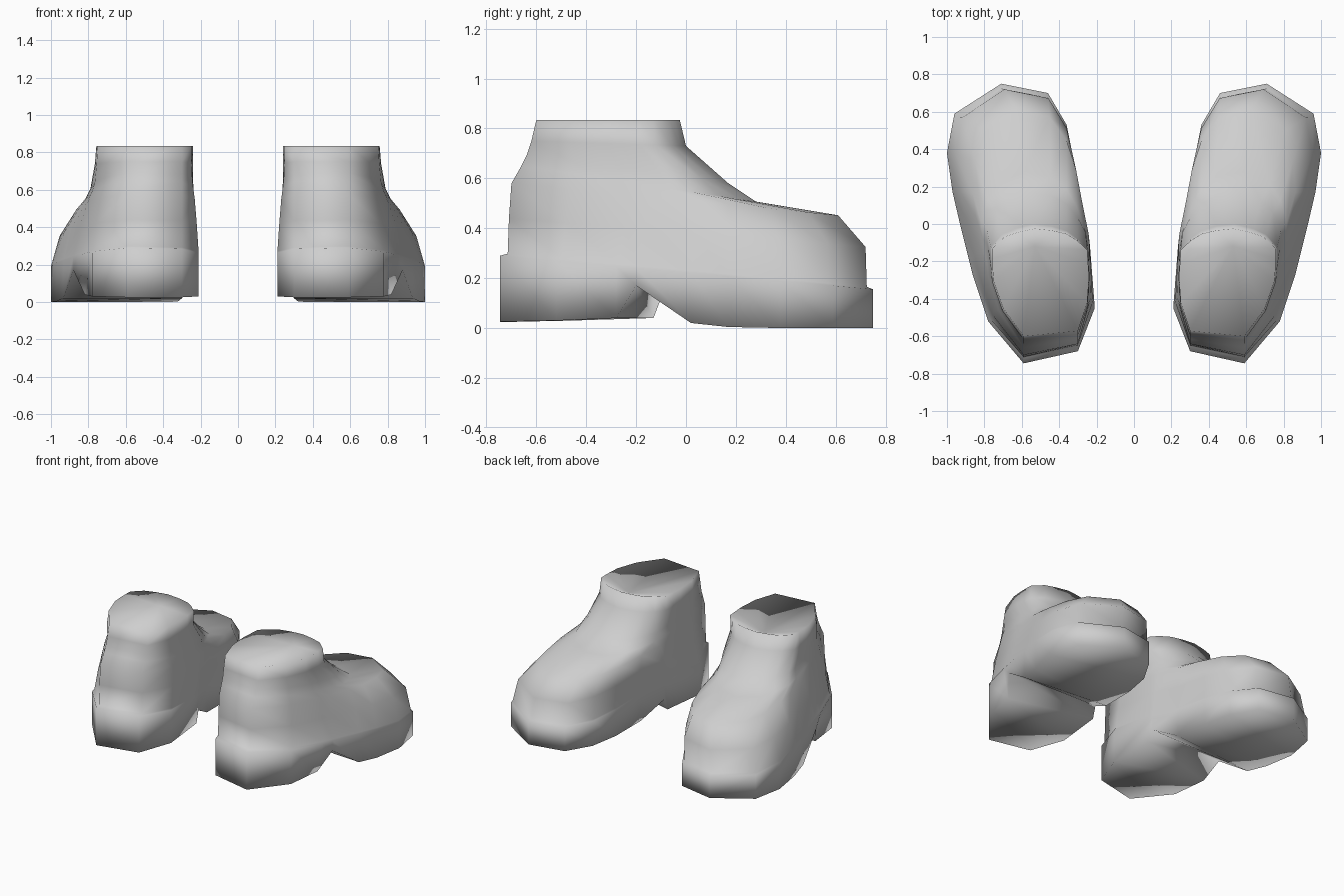
import bpy, bmesh

if "Cube" in bpy.data.objects:
    bpy.data.objects.remove(bpy.data.objects["Cube"])

# Outlines as stations from toe to heel: (outer x, outer y, inner x, inner y)
FOOT_TIP, ANKLE_TIP = (.71, .75), (.53, 0)
FOOT = [(.96, .59, .46, .70), (1.0, .38, .36, .53), (.97, .17, .32, .33),
        (.935, .02, .30, .08), (.88, -.20, .24, -.10), (.86, -.28, .235, -.13),
        (.78, -.52, .21, -.45), (.59, -.745, .30, -.68)]
ANKLE = [(.62, -.02, .44, -.01), (.69, -.045, .36, -.03), (.755, -.11, .30, -.07),
         (.757, -.17, .25, -.12), (.755, -.24, .245, -.20), (.75, -.30, .24, -.27),
         (.70, -.45, .25, -.42), (.59, -.61, .30, -.58)]
# Sole height at each station, with the arch notch ahead of the heel
SOLE_OUT = [0, 0, .004, .02, .17, .04, .03, .025]
SOLE_IN = [0, 0, .004, .02, .12, .04, .03, .025]
# Rings: blend towards ankle at toe and heel, y at toe and heel, z at toe and heel
RINGS = [(0, 0, .75, -.745, .155, .29),
         (0, .03, .725, -.715, .165, .298),
         (.10, .30, .72, -.71, .325, .44),
         (.46, .55, .61, -.70, .452, .58),
         (.68, .75, .28, -.66, .507, .65),
         (.82, .88, .17, -.64, .58, .69),
         (.95, .95, 0, -.62, .73, .75),
         (1, 1, -.025, -.60, .835, .835)]


def loop(tip, stations):
    """Closed outline: tip, outer side to the heel, inner side back to the toe."""
    return [tip] + [s[:2] for s in stations] + [s[2:] for s in reversed(stations)]


def lerp(a, b, t):
    return a + (b - a) * t


foot, ankle = loop(FOOT_TIP, FOOT), loop(ANKLE_TIP, ANKLE)
n = len(foot)
bm = bmesh.new()

# Sole edge, with the outer front corner of the heel tucked in
sole_z = [0] + SOLE_OUT + SOLE_IN[::-1]
rings = [[bm.verts.new((x, y, z)) for (x, y), z in zip(foot, sole_z)]]
rings[0][6].co.x = .82

# Upper, narrowing from the foot outline to the ankle outline
for tf, tb, yf, yb, zf, zb in RINGS:
    ring = []
    for (fx, fy), (ax, ay) in zip(foot, ankle):
        uf, ua = (.75 - fy) / 1.495, -ay / .61
        t = lerp(tf, tb, uf)
        u = lerp(uf, ua, t * t)
        ring.append(bm.verts.new((lerp(fx, ax, t), lerp(yf, yb, u), lerp(zf, zb, u))))
    rings.append(ring)
for low, high in zip(rings, rings[1:]):
    for i in range(n):
        j = (i + 1) % n
        bm.faces.new((low[i], low[j], high[j], high[i]))

# Underside strips from outer to inner edge
s = rings[0]
bm.faces.new((s[0], s[1], s[n - 1]))
for i in range(1, n // 2):
    bm.faces.new((s[i], s[i + 1], s[n - i - 1], s[n - i]))

# Slightly dished top
centre = bm.verts.new((.53, -.12, .79))
top = rings[-1]
for i in range(n):
    bm.faces.new((top[i], top[(i + 1) % n], centre))

bmesh.ops.recalc_face_normals(bm, faces=bm.faces)
for f in bm.faces:
    f.smooth = True
mesh = bpy.data.meshes.new("shoes")
bm.to_mesh(mesh)
bm.free()

grey = bpy.data.materials.new("light_grey")
grey.diffuse_color = (.62, .62, .62, 1)
grey.use_nodes = True
grey.node_tree.nodes["Principled BSDF"].inputs["Base Color"].default_value = grey.diffuse_color
mesh.materials.append(grey)
shoes = bpy.data.objects.new("shoes", mesh)
bpy.context.collection.objects.link(shoes)

# Second shoe
shoes.modifiers.new("mirror", 'MIRROR').use_axis[0] = True
